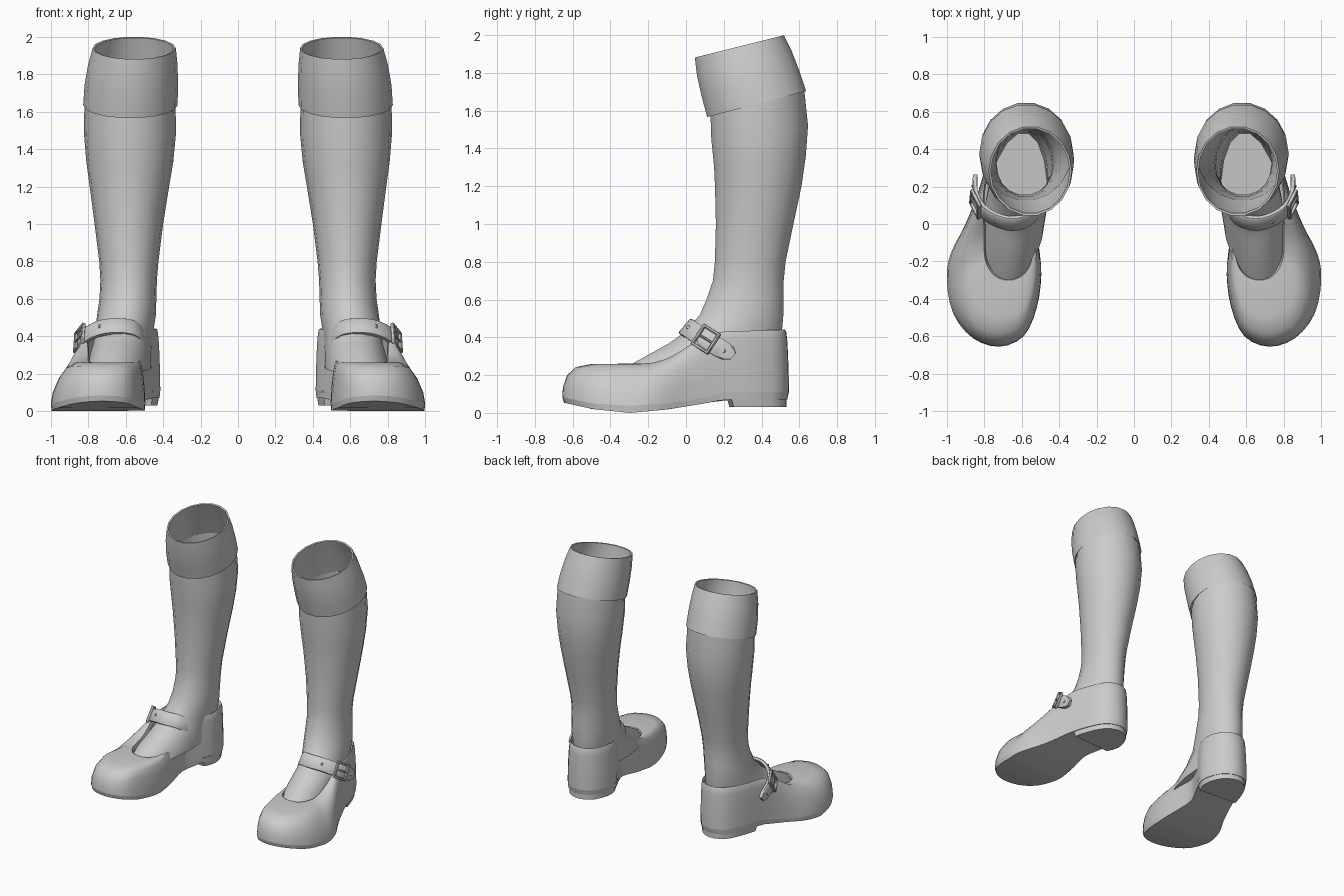
import bpy, bmesh, math
from mathutils import Vector, Matrix

if "Cube" in bpy.data.objects:
    bpy.data.objects.remove(bpy.data.objects["Cube"])

grey = bpy.data.materials.new("grey")
grey.diffuse_color = (0.6, 0.6, 0.6, 1)
grey.use_nodes = True
grey.node_tree.nodes["Principled BSDF"].inputs["Base Color"].default_value = grey.diffuse_color


def finish(name, bm, angle=40):
    """Turn a bmesh into a smooth object mirrored to the other foot."""
    bmesh.ops.recalc_face_normals(bm, faces=bm.faces)
    me = bpy.data.meshes.new(name)
    bm.to_mesh(me)
    bm.free()
    me.materials.append(grey)
    ob = bpy.data.objects.new(name, me)
    bpy.context.collection.objects.link(ob)
    bpy.ops.object.select_all(action='DESELECT')
    ob.select_set(True)
    bpy.context.view_layer.objects.active = ob
    bpy.ops.object.shade_smooth_by_angle(angle=math.radians(angle))
    mirror = ob.modifiers.new("other_foot", 'MIRROR')
    mirror.use_mirror_merge = False
    return ob


def loft(name, rings, cap_start=False, cap_end=False, angle=40):
    """Skin closed rings of equal length; caps are strips across the ring."""
    bm = bmesh.new()
    vs = [[bm.verts.new(p) for p in r] for r in rings]
    n = len(vs[0])
    for a, b in zip(vs, vs[1:]):
        for i in range(n):
            bm.faces.new((a[i], a[(i + 1) % n], b[(i + 1) % n], b[i]))
    for r, wanted in ((vs[0], cap_start), (vs[-1], cap_end)):
        if wanted:
            for i in range((n - 1) // 2):
                quad = list(dict.fromkeys((r[i], r[i + 1], r[n - i - 2], r[n - i - 1])))
                if len(quad) > 2:
                    bm.faces.new(quad)
    return finish(name, bm, angle)


def spline(pts, steps, closed=True):
    """Catmull-Rom curve through the points."""
    pts = [Vector(p) for p in pts]
    n, out = len(pts), []
    pick = (lambda i: pts[i % n]) if closed else (lambda i: pts[max(0, min(n - 1, i))])
    for i in range(n if closed else n - 1):
        a, b, c, d = (pick(i + k) for k in (-1, 0, 1, 2))
        for s in range(steps):
            t = s / steps
            out.append(0.5 * (2 * b + (c - a) * t + (2 * a - 5 * b + 4 * c - d) * t * t
                              + (3 * b - a - 3 * c + d) * t ** 3))
    return out if closed else out + [pts[-1]]


def lerp_table(table, y):
    for (y0, z0), (y1, z1) in zip(table, table[1:]):
        if y <= y1:
            return z0 + (z1 - z0) * max(0, (y - y0) / (y1 - y0))
    return table[-1][1]


def tilted_ring(yf, zf, yb, zb, xf, xb, half, n=18):
    """Oval from a front point to a back point, with its own half width."""
    ring = []
    for i in range(n):
        a = 2 * math.pi * (i + 0.5) / n
        k = (1 + math.cos(a)) / 2
        ring.append((xf + (xb - xf) * k + half * math.sin(a),
                     yf + (yb - yf) * k, zf + (zb - zf) * k))
    return ring


# Stocking: calf, ankle and instep (front y, z, back y, z, front x, back x, half width)
stocking = [
    (.125, 1.60, .628, 1.73, .577, .577, .243),
    (.130, 1.45, .650, 1.52, .577, .577, .246),
    (.145, 1.30, .638, 1.36, .578, .578, .232),
    (.150, 1.20, .615, 1.20, .580, .580, .212),
    (.155, 1.00, .572, 1.00, .583, .583, .183),
    (.150, .80, .530, .80, .583, .583, .158),
    (.140, .70, .520, .70, .584, .584, .151),
    (.105, .60, .520, .60, .588, .588, .152),
    (.070, .52, .518, .50, .600, .592, .157),
    (.000, .435, .510, .42, .630, .585, .155),
    (-.10, .365, .505, .36, .645, .590, .155),
    (-.30, .255, .500, .30, .670, .590, .165),
    (-.36, .20, .490, .25, .675, .590, .165),
]
loft("stocking", [tilted_ring(*r) for r in stocking], cap_end=True)

# Folded cuff with a thin rim
cuff = [
    (.125, 1.575, .628, 1.715, .577, .577, .243),
    (.108, 1.565, .640, 1.705, .575, .575, .252),
    (.080, 1.67, .605, 1.81, .570, .570, .250),
    (.055, 1.78, .562, 1.92, .562, .562, .239),
    (.043, 1.88, .522, 2.00, .554, .554, .222),
    (.055, 1.88, .510, 1.995, .554, .554, .211),
    (.068, 1.78, .548, 1.91, .562, .562, .227),
    (.125, 1.575, .628, 1.715, .577, .577, .241),
]
loft("cuff", [tilted_ring(*r) for r in cuff])

# Shoe outline from the back of the heel, round the outer side to the toe and back
outline = spline([(.58, .545, 0), (.70, .50, 0), (.775, .36, 0), (.83, .18, 0), (.90, 0, 0),
                  (.98, -.16, 0), (1.0, -.30, 0), (.965, -.48, 0), (.86, -.61, 0),
                  (.72, -.655, 0), (.59, -.60, 0), (.52, -.45, 0), (.495, -.27, 0),
                  (.51, -.10, 0), (.525, .05, 0), (.475, .17, 0), (.415, .32, 0),
                  (.465, .48, 0)], 3)
opening = spline([(.575, .525, .44), (.68, .49, .44), (.755, .36, .435), (.80, .20, .43),
                  (.805, .08, .39), (.80, -.05, .305), (.80, -.15, .27), (.785, -.22, .262),
                  (.74, -.28, .26), (.67, -.30, .26), (.60, -.28, .26), (.555, -.22, .262),
                  (.535, -.13, .27), (.53, -.02, .31), (.525, .08, .39), (.475, .19, .43),
                  (.435, .33, .44), (.475, .47, .44)], 3)
welt_z = [(-.66, .085), (-.5, .05), (-.3, .038), (-.1, .048), (.1, .08), (.2, .11), (.6, .11)]
tread_z = [(-.66, .055), (-.5, .02), (-.3, 0), (-.1, .018), (.1, .05), (.2, .07), (.6, .07)]
side_curve = [(0, 0), (.05, .25), (.22, .58), (.45, .83), (.72, .97), (1, 1)]
toe_curve = [(0, 0), (.01, .3), (.07, .65), (.2, .9), (.45, 1.0), (1, 1)]

# Upper: blends from the welt to the opening, rounder at the toe
rings = []
for (ts, fs), (tt, ft) in zip(side_curve, toe_curve):
    ring = []
    for o, p in zip(outline, opening):
        w = max(0, min(1, (-o.y - .3) / .3))
        t, f = ts + (tt - ts) * w, fs + (ft - fs) * w
        z0 = lerp_table(welt_z, o.y)
        ring.append((o.x + (p.x - o.x) * t, o.y + (p.y - o.y) * t, z0 + (p.z - z0) * f))
    rings.append(ring)
mid = Vector((.62, .1, 0))
rings.append([(mid.x + (p.x - mid.x) * .96, mid.y + (p.y - mid.y) * .97, p.z - .03)
              for p in opening])
loft("shoe_upper", rings, angle=60)


# Sole
def sole_ring(table, s):
    return [(.7 + (o.x - .7) * s, -.05 + (o.y + .05) * s, lerp_table(table, o.y))
            for o in outline]


loft("sole", [sole_ring(tread_z, .985), sole_ring(welt_z, 1.0)], True, True)

# Heel block
back = [o for o in outline if o.y > .185]
k = next(i for i, o in enumerate(outline) if o.y <= .185)
back = back[k:] + back[:k]


def heel_ring(z, s, y0):
    return [(.6 + (o.x - .6) * s, y0 + (o.y - .19) * s, z) for o in back]


bm = bmesh.new()
low = [bm.verts.new(p) for p in heel_ring(.03, .92, .205)]
high = [bm.verts.new(p) for p in heel_ring(.112, .99, .18)]
bm.faces.new(low)
bm.faces.new(high)
for i in range(len(low)):
    j = (i + 1) % len(low)
    bm.faces.new((low[i], low[j], high[j], high[i]))
finish("heel", bm)

# Strap over the instep, with a rounded end on the outer side
path = spline([(.49, .13, .37), (.525, .06, .42), (.57, .02, .447), (.65, 0, .455),
               (.735, .02, .445), (.81, .07, .41), (.848, .15, .36), (.848, .25, .30)], 3, False)
across = Vector((0, .65, .76)).normalized()
rings = []
for i, p in enumerate(path):
    tan = (path[min(i + 1, len(path) - 1)] - path[max(i - 1, 0)]).normalized()
    out = tan.cross(across).normalized()
    half = .05 if i < len(path) - 2 else (.045, .022)[i - len(path) + 2]
    rings.append([p + across * half * a + out * .012 * b
                  for a, b in ((-1, -1), (1, -1), (1, .5), (.85, 1), (-.85, 1), (-1, .5))])
loft("strap", rings, True, True)

# Buckle frame, prong and strap holes
tan = Vector((.04, .08, -.05)).normalized()
out = tan.cross(across).normalized()
wid = out.cross(tan)
frame = Matrix((tan, wid, out)).transposed().to_4x4()
frame.translation = Vector((.833, .11, .387)) + out * .016


def bars(name, boxes):
    bm = bmesh.new()
    for (x, y, z), size in boxes:
        bmesh.ops.create_cube(bm, size=1, matrix=frame @ Matrix.Translation((x, y, z))
                              @ Matrix.Diagonal((*size, 1)))
    bmesh.ops.bevel(bm, geom=bm.edges[:], offset=.004, segments=1, affect='EDGES')
    finish(name, bm)


bars("buckle_frame", [((s * .05, 0, 0), (.016, .13, .02)) for s in (-1, 1)]
     + [((0, s * .057, 0), (.116, .016, .02)) for s in (-1, 1)])
bars("buckle_prong", [((.005, 0, .004), (.09, .012, .012))])

bm = bmesh.new()
for x, y, z in ((.861, .20, .33), (.74, .012, .453)):
    spot = frame.copy()
    spot.translation = (x, y, z)
    bmesh.ops.create_cone(bm, cap_ends=True, segments=10, radius1=.011, radius2=.009,
                          depth=.008, matrix=spot)
finish("strap_holes", bm)
